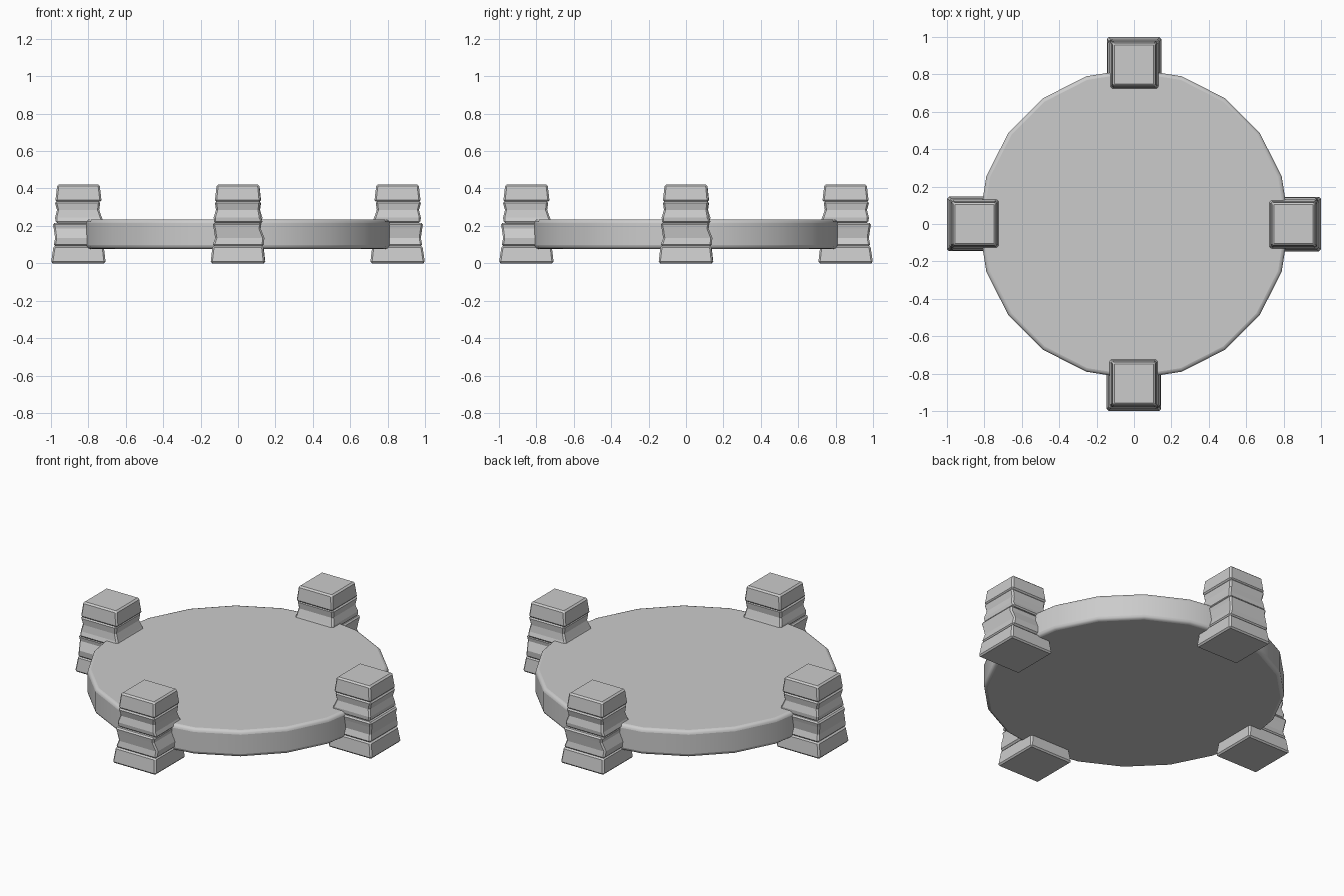
import bpy, bmesh, math
from mathutils import Matrix

if "Cube" in bpy.data.objects:
    bpy.data.objects.remove(bpy.data.objects["Cube"])


def finish(bm, name, bevel, segments):
    bmesh.ops.recalc_face_normals(bm, faces=bm.faces[:])
    mesh = bpy.data.meshes.new(name)
    bm.to_mesh(mesh)
    bm.free()
    ob = bpy.data.objects.new(name, mesh)
    bpy.context.collection.objects.link(ob)
    mod = ob.modifiers.new("edge_bevel", 'BEVEL')
    mod.width = bevel
    mod.segments = segments
    mod.limit_method = 'ANGLE'
    mod.angle_limit = math.radians(35)
    return ob


def add_block(bm, rings):
    """Stone block lofted through rectangular rings (z, x0, x1, y0, y1)."""
    loops = [[bm.verts.new((x, y, z)) for x, y in
              ((x0, y0), (x1, y0), (x1, y1), (x0, y1))]
             for z, x0, x1, y0, y1 in rings]
    for a, b in zip(loops, loops[1:]):
        for i in range(4):
            j = (i + 1) % 4
            bm.faces.new((a[i], a[j], b[j], b[i]))
    bm.faces.new(loops[0][::-1])
    bm.faces.new(loops[-1])


# Round slab, 20 sides with softened rims
bm = bmesh.new()
bmesh.ops.create_cone(bm, cap_ends=True, segments=20, radius1=0.83, radius2=0.83,
                      depth=0.158, matrix=Matrix.Translation((0, 0, 0.156))
                      @ Matrix.Rotation(math.radians(18), 4, 'Z'))
slab = finish(bm, "round_slab", 0.02, 3)
bpy.context.view_layer.objects.active = slab
slab.select_set(True)
bpy.ops.object.shade_smooth_by_angle(angle=math.radians(30))
slab.select_set(False)

# Stacked stone blocks of the front pillar: base, two worn courses, cap
BLOCKS = [
    [(0.0, -.147, .145, -1.0, -.707), (0.094, -.136, .134, -.986, -.718)],
    [(0.092, -.137, .137, -.986, -.716), (0.135, -.122, .141, -.978, -.718),
     (0.185, -.130, .121, -.985, -.735), (0.216, -.137, .126, -.990, -.730)],
    [(0.214, -.128, .134, -.974, -.716), (0.245, -.130, .122, -.978, -.728),
     (0.285, -.118, .116, -.968, -.742), (0.331, -.124, .121, -.980, -.736)],
    [(0.329, -.124, .122, -.977, -.729), (0.422, -.114, .113, -.966, -.740)],
]

# Four pillars, each a quarter turn around the slab
for k, side in enumerate(("front", "right", "back", "left")):
    bm = bmesh.new()
    for rings in BLOCKS:
        add_block(bm, rings)
    bm.transform(Matrix.Rotation(k * math.pi / 2, 4, 'Z'))
    finish(bm, side + "_pillar", 0.009, 1)
